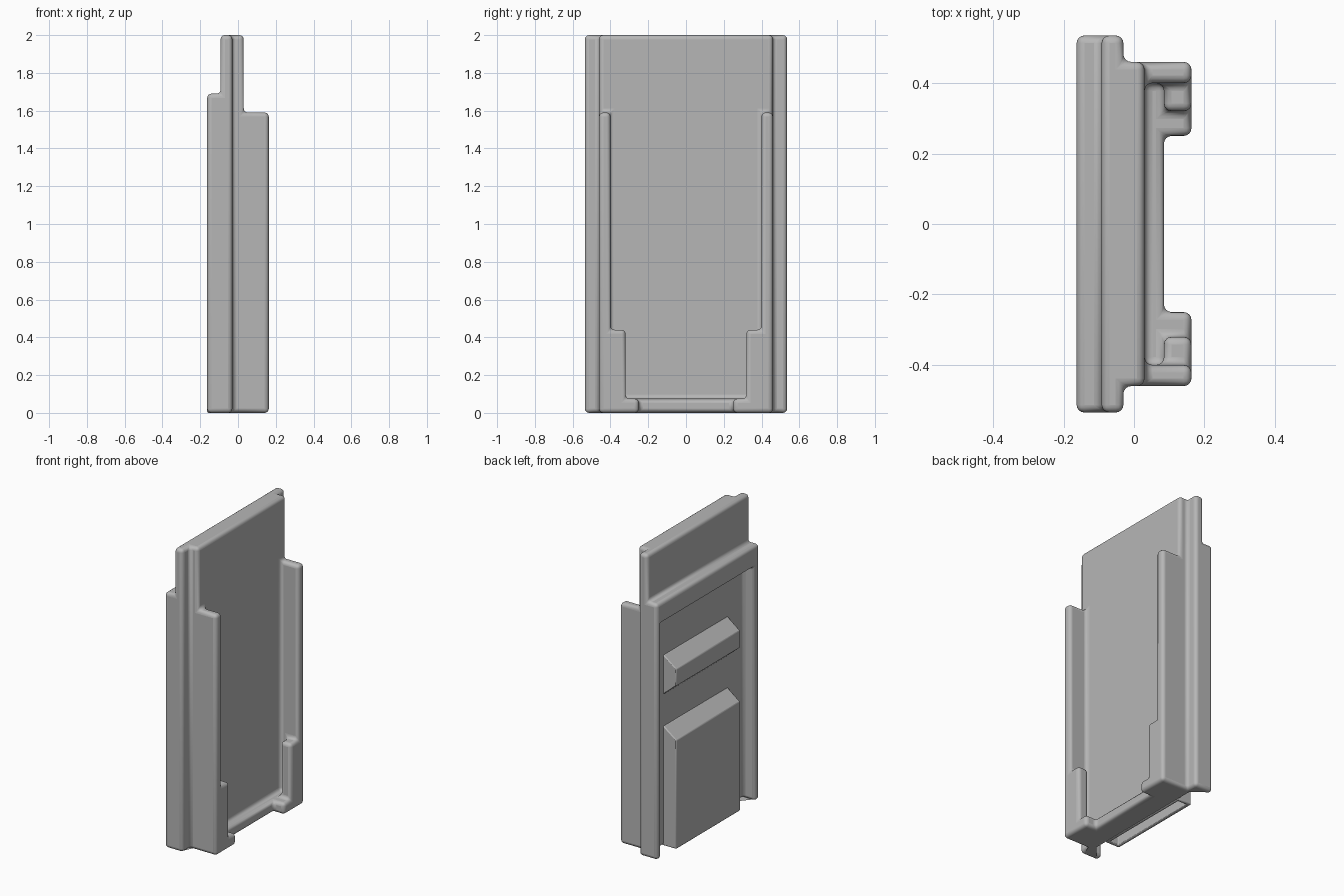
import bpy
import bmesh
import math
from mathutils import Vector

cube = bpy.data.objects.get("Cube")
if cube:
    bpy.data.objects.remove(cube, do_unlink=True)

grey = bpy.data.materials.new("plain_grey")
grey.use_nodes = True
tone = (0.47, 0.47, 0.47, 1)
grey.diffuse_color = tone
grey.node_tree.nodes["Principled BSDF"].inputs["Base Color"].default_value = tone

BACK, FRONT, FLOOR = -0.163, 0.163, -0.07
PLATE, FACE, LIP = -0.092, 0.03, 0.085


def finish(name, bm, bevel, segments):
    """Turn a bmesh into a smooth-shaded object with rounded edges."""
    bmesh.ops.recalc_face_normals(bm, faces=bm.faces)
    mesh = bpy.data.meshes.new(name)
    bm.to_mesh(mesh)
    bm.free()
    mesh.materials.append(grey)
    obj = bpy.data.objects.new(name, mesh)
    bpy.context.collection.objects.link(obj)
    mod = obj.modifiers.new("rounded_edges", "BEVEL")
    mod.width = bevel
    mod.segments = segments
    mod.limit_method = "ANGLE"
    mod.angle_limit = math.radians(30)
    mod.use_clamp_overlap = False
    bpy.ops.object.select_all(action="DESELECT")
    obj.select_set(True)
    bpy.context.view_layer.objects.active = obj
    bpy.ops.object.shade_smooth_by_angle(angle=math.radians(35))
    return obj


# Stepped body: x range, distance-from-middle range, z range of each solid
solids = [
    ((BACK, -0.03), (0, 0.535), (0, 1.69)),      # rear frame
    ((PLATE, -0.03), (0, 0.535), (0, 2)),        # upper plate flange
    ((-0.03, FACE), (0, 0.46), (0, 2)),          # front plate
    ((FACE, FRONT), (0.40, 0.46), (0, 1.59)),    # side rails
    ((LIP, FRONT), (0.32, 0.46), (0, 0.44)),     # retaining lips
    ((FACE, FRONT), (0.25, 0.46), (0, 0.075)),   # shelf ends
    ((FACE, LIP), (0, 0.46), (0, 0.075)),        # shelf middle
]
recess = ((BACK, FLOOR), (0, 0.489), (0, 1.55))


def inside(box, p):
    return all(lo < v < hi for (lo, hi), v in zip(box, p))


def filled(x, y, z):
    p = (x, abs(y), z)
    return any(inside(b, p) for b in solids) and not inside(recess, p)


def build_body():
    cuts = [sorted({v for b in solids + [recess] for v in b[i]}) for i in range(3)]
    cuts[1] = sorted({s * v for v in cuts[1] for s in (-1, 1)})
    bm = bmesh.new()
    corners = {}

    def vert(key):
        if key not in corners:
            corners[key] = bm.verts.new([cuts[i][key[i]] for i in range(3)])
        return corners[key]

    def cell(idx):
        if any(i < 0 or i >= len(c) - 1 for i, c in zip(idx, cuts)):
            return False
        return filled(*[(c[i] + c[i + 1]) / 2 for i, c in zip(idx, cuts)])

    # Emit a face wherever a filled cell meets an empty one
    for i in range(len(cuts[0]) - 1):
        for j in range(len(cuts[1]) - 1):
            for k in range(len(cuts[2]) - 1):
                if not cell((i, j, k)):
                    continue
                for axis in range(3):
                    for side in (0, 1):
                        near = [i, j, k]
                        near[axis] += 2 * side - 1
                        if cell(near):
                            continue
                        u, v = [a for a in range(3) if a != axis]
                        loop = []
                        for du, dv in ((0, 0), (1, 0), (1, 1), (0, 1)):
                            key = [i, j, k]
                            key[axis] += side
                            key[u] += du
                            key[v] += dv
                            loop.append(vert(tuple(key)))
                        bm.faces.new(loop)
    bmesh.ops.recalc_face_normals(bm, faces=bm.faces)
    bmesh.ops.dissolve_limit(bm, angle_limit=0.01, verts=bm.verts, edges=bm.edges)
    finish("holder_body", bm, 0.022, 4)


def rear_block(name, profile, hollow=False):
    """Extrude an x-z profile across the recess, with an optional pocket below."""
    half = 0.335
    bm = bmesh.new()
    face = bm.faces.new([bm.verts.new((x, -half, z)) for x, z in profile])
    grown = bmesh.ops.extrude_face_region(bm, geom=[face])["geom"]
    moved = [g for g in grown if isinstance(g, bmesh.types.BMVert)]
    bmesh.ops.translate(bm, verts=moved, vec=(0, 2 * half, 0))
    bmesh.ops.recalc_face_normals(bm, faces=bm.faces)
    if hollow:
        bottom = min(bm.faces, key=lambda f: f.calc_center_median().z)
        bmesh.ops.inset_region(bm, faces=[bottom], thickness=0.028)
        pocket = bmesh.ops.extrude_discrete_faces(bm, faces=[bottom])["faces"][0]
        bmesh.ops.translate(bm, verts=pocket.verts, vec=Vector((0, 0, 0.6)))
    finish(name, bm, 0.006, 2)


build_body()
ROOT = FLOOR + 0.012
rear_block("rear_lower_block",
           [(ROOT, 0), (BACK, 0), (BACK, 0.72), (FLOOR, 0.79), (ROOT, 0.79)], True)
rear_block("rear_grip_bar",
           [(ROOT, 1.0), (FLOOR, 1.0), (BACK, 1.08), (BACK, 1.19),
            (FLOOR, 1.26), (ROOT, 1.26)])
